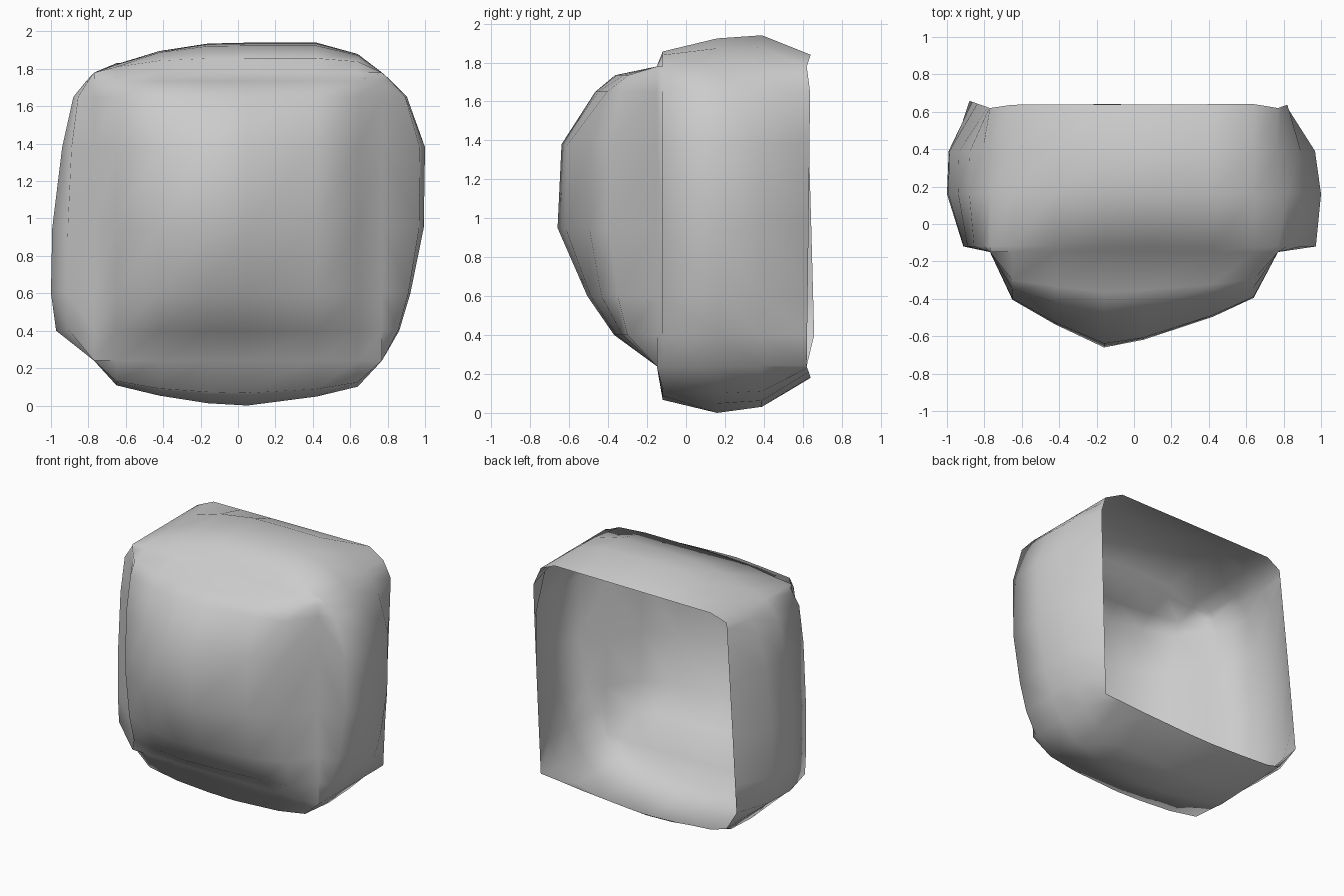
import bpy, bmesh

if "Cube" in bpy.data.objects:
    bpy.data.objects.remove(bpy.data.objects["Cube"])

# shared tick positions of the open box, so panels weld along straight box edges
X = [-.77, -.65, -.42, -.16, .05, .42, .64, .77]
Y = [-.15, -.12, .16, .39, .62]
Z = [.24, .40, .60, .95, 1.38, 1.65, 1.735, 1.78]


def panel(us, vs, fu, fv, height, place, flip, rim=None):
    """Pillow panel: two bulge profiles; rim gives the heights along the open back edge."""
    grid = []
    for i, u in enumerate(us):
        row = []
        for j, v in enumerate(vs):
            a, b = fu[i], fv[j]
            h = height * (.6 * a * b + .4 * min(a, b))
            if rim and j == len(vs) - 1:
                h = rim[i]
                v += .35 * h
            row.append(bm.verts.new(place(u, v, h)))
        grid.append(row)
    for i in range(len(us) - 1):
        for j in range(len(vs) - 1):
            q = [grid[i][j], grid[i + 1][j], grid[i + 1][j + 1], grid[i][j + 1]]
            bm.faces.new(q[::-1] if flip else q)


bm = bmesh.new()
# front bulge
panel(X, Z, [0, .50, .76, 1, .92, .68, .48, 0], [0, .43, .70, 1, .96, .62, .42, 0],
      .51, lambda u, v, h: (u, -.15 - h, v), False)
# right side
panel(Z, Y, [0, .40, .66, .97, 1, .58, .22, 0], [0, .88, 1, .86, 0],
      .23, lambda u, v, h: (.77 + h, v, u), True,
      [0, .006, .014, .027, .042, .05, .018, 0])
# left side
panel(Z, Y, [0, .88, 1, .97, .74, .48, .18, 0], [0, .62, 1, .96, 0],
      .23, lambda u, v, h: (-.77 - h, v, u), False,
      [0, .11, .095, .068, .033, .011, .004, 0])
# top
panel(X, Y, [0, .28, .72, .97, 1, 1, .62, 0], [0, .48, .90, 1, 0],
      .16, lambda u, v, h: (u, v, 1.78 + h), False,
      [0, .05, .052, .054, .056, .058, .06, 0])
# bottom
panel(X, Y, [0, .55, .78, .95, 1, .80, .58, 0], [0, .72, 1, .87, 0],
      .24, lambda u, v, h: (u, v, .24 - h), True,
      [0, .035, .05, .06, .055, .03, .01, 0])

bmesh.ops.remove_doubles(bm, verts=bm.verts, dist=.001)
mesh = bpy.data.meshes.new("padded_shell")
bm.to_mesh(mesh)
bm.free()
for p in mesh.polygons:
    p.use_smooth = True
shell = bpy.data.objects.new("padded_shell", mesh)
bpy.context.collection.objects.link(shell)
